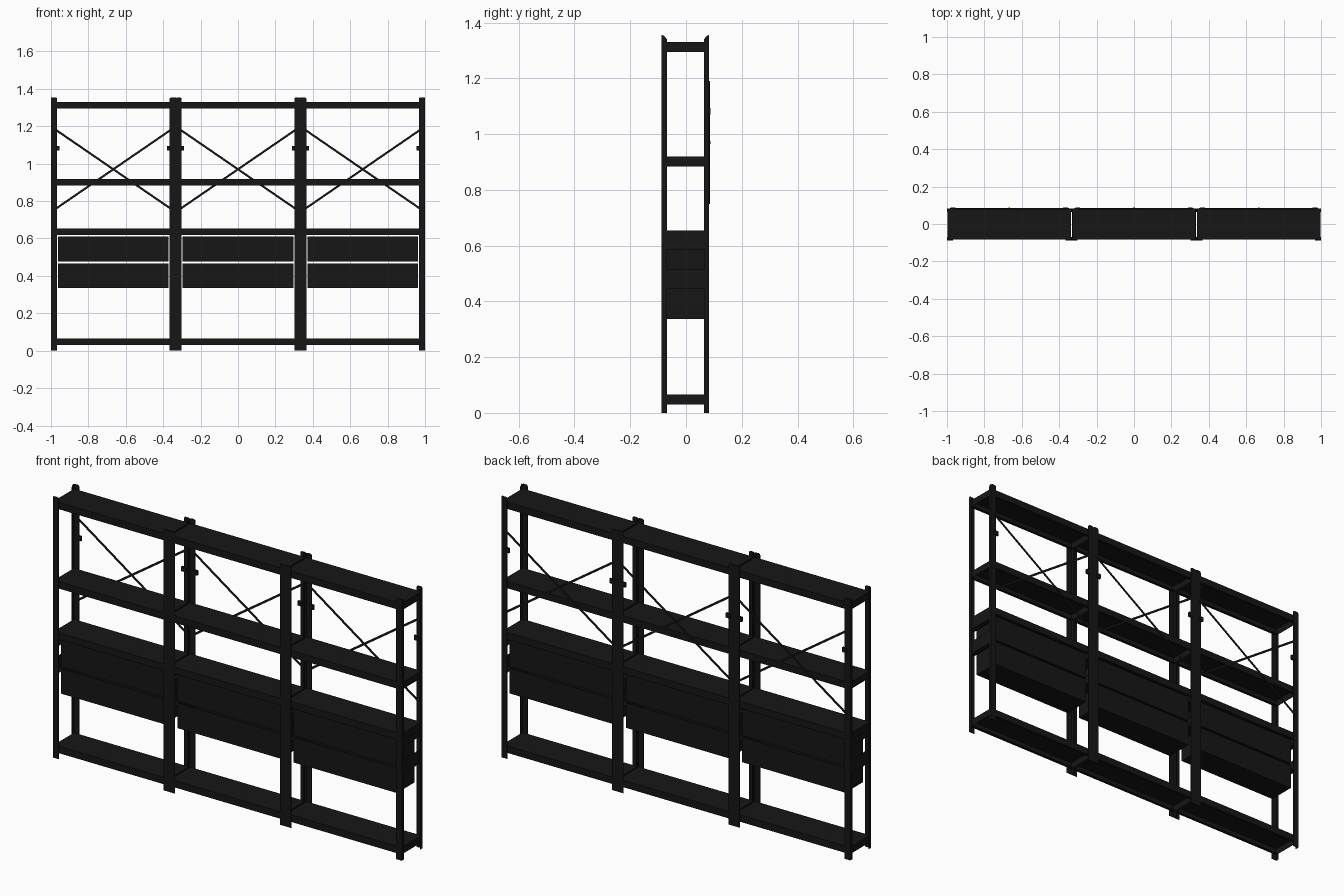
import bpy, bmesh, math
from mathutils import Matrix, Vector

if "Cube" in bpy.data.objects:
    bpy.data.objects.remove(bpy.data.objects["Cube"])

BAY = 2 / 3            # bay pitch
H = BAY / 2            # half bay width
T = 0.003              # sheet metal thickness
YF, YB = -0.087, 0.083  # outer faces of the front and back posts

black = bpy.data.materials.new("black_metal")
black.diffuse_color = (0.008, 0.008, 0.008, 1)
black.use_nodes = True
black.node_tree.nodes["Principled BSDF"].inputs["Base Color"].default_value = black.diffuse_color


def box(bm, x0, x1, y0, y1, z0, z1, rot=None):
    """Box between two corners, optionally rotated about its centre."""
    c = Vector(((x0 + x1) / 2, (y0 + y1) / 2, (z0 + z1) / 2))
    m = Matrix.Translation(c) @ (rot or Matrix()) @ Matrix.Diagonal((abs(x1 - x0), abs(y1 - y0), abs(z1 - z0), 1))
    bmesh.ops.create_cube(bm, size=1, matrix=m)


def prism(bm, pts, offset):
    """Flat outline extruded along offset."""
    f = bm.faces.new([bm.verts.new(p) for p in pts])
    r = bmesh.ops.extrude_face_region(bm, geom=[f])
    bmesh.ops.translate(bm, vec=offset, verts=[v for v in r["geom"] if isinstance(v, bmesh.types.BMVert)])


def finish(bm, name, x):
    bmesh.ops.recalc_face_normals(bm, faces=bm.faces)
    me = bpy.data.meshes.new(name)
    bm.to_mesh(me)
    bm.free()
    me.materials.append(black)
    ob = bpy.data.objects.new(name, me)
    ob.location.x = x
    bpy.context.collection.objects.link(ob)


def post(name, x, sx, sy):
    """Angle-section upright with rounded top corners."""
    bm = bmesh.new()
    yo = YF if sy < 0 else YB
    w, d, top, r = 0.032, 0.018, 1.355, 0.009
    # wide flange facing front or back
    arc = [(r - r * math.cos(a), top - r + r * math.sin(a)) for a in (0, math.pi / 6, math.pi / 3, math.pi / 2)]
    outline = [(0, 0)] + arc + [(w - u, z) for u, z in reversed(arc)] + [(w, 0)]
    prism(bm, [(sx * (H - u), yo, z) for u, z in outline], (0, -sy * T, 0))
    # narrow flange along the bay side
    outline = [(0, 0), (0, top - 0.006), (0.004, top - 0.001), (0.008, top - 0.002), (d, top - 0.014), (d, 0)]
    prism(bm, [(sx * H, yo - sy * u, z) for u, z in outline], (-sx * T, 0, 0))
    finish(bm, name, x)


def shelf(name, x, top):
    """Folded tray: deck, four rims and inward return lips."""
    bm = bmesh.new()
    a, y0, y1, bot = H - T - 0.001, YF + T, YB - T, top - 0.036
    box(bm, -a, a, y0, y1, top - T, top)
    for s in (-1, 1):
        box(bm, s * a, s * (a - T), y0, y1, bot, top - T)
    for y, s in ((y0, 1), (y1, -1)):
        box(bm, -a, a, y, y + s * T, bot, top - T)
        box(bm, -a, a, y, y + s * 0.014, bot, bot + T)
    finish(bm, name, x)


def drawer(name, x, z0, z1):
    """Open-topped box."""
    bm = bmesh.new()
    a, y0, y1 = 0.296, -0.074, 0.070
    box(bm, -a, a, y0, y1, z0, z0 + T)
    for s in (-1, 1):
        box(bm, s * a, s * (a - T), y0, y1, z0, z1)
    for y, s in ((y0, 1), (y1, -1)):
        box(bm, -a, a, y, y + s * T, z0, z1)
    finish(bm, name, x)


def runner(name, x, sx, z0, z1):
    """Side rail that carries a drawer."""
    bm = bmesh.new()
    a = H - T
    box(bm, sx * a, sx * (a - T), YF + T, YB - T, z0, z1)
    box(bm, sx * a, sx * 0.303, YF + T, YB - T, z0, z0 + T)
    finish(bm, name, x)


def brace(name, x):
    """Crossed flat straps with a centre rivet."""
    bm = bmesh.new()
    zc, dx, dz = 0.970, 0.315, 0.216
    half, ang = math.hypot(dx, dz), math.atan2(dz, dx)
    for s, y in ((1, 0.0805), (-1, 0.0832)):
        box(bm, -half, half, y, y + 0.0026, zc - 0.0055, zc + 0.0055, Matrix.Rotation(s * ang, 4, 'Y'))
    bmesh.ops.create_cone(bm, cap_ends=True, segments=12, radius1=0.005, radius2=0.005, depth=0.006,
                          matrix=Matrix.Translation((0, 0.084, zc)) @ Matrix.Rotation(math.pi / 2, 4, 'X'))
    finish(bm, name, x)


def clip(name, x, sx):
    """Small block on the back post."""
    bm = bmesh.new()
    box(bm, sx * 0.288, sx * 0.314, 0.076, 0.087, 1.070, 1.094)
    finish(bm, name, x)


for label, i in (("left", -1), ("middle", 0), ("right", 1)):
    x = i * BAY
    for side, sx in (("a", -1), ("b", 1)):
        post(f"{label}_front_post_{side}", x, sx, -1)
        post(f"{label}_back_post_{side}", x, sx, 1)
        clip(f"{label}_brace_clip_{side}", x, sx)
        runner(f"{label}_upper_runner_{side}", x, sx, 0.585, 0.622)
        runner(f"{label}_lower_runner_{side}", x, sx, 0.445, 0.515)
    for part, top in (("bottom", 0.066), ("drawer", 0.654), ("middle", 0.919), ("top", 1.330)):
        shelf(f"{label}_{part}_shelf", x, top)
    drawer(f"{label}_upper_drawer", x, 0.476, 0.612)
    drawer(f"{label}_lower_drawer", x, 0.336, 0.466)
    brace(f"{label}_cross_brace", x)
